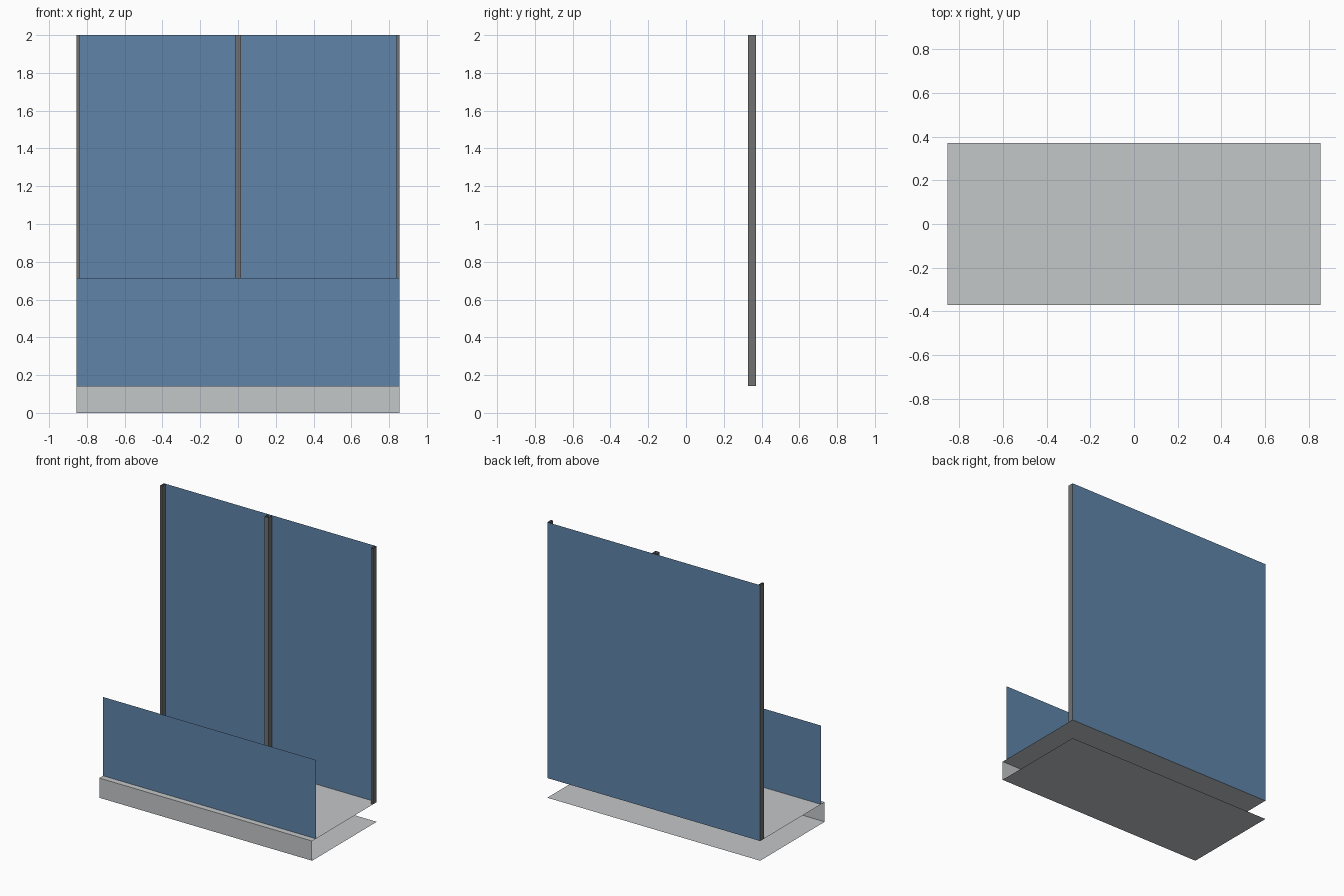
import bpy
from mathutils import Vector

cube = bpy.data.objects.get("Cube")
if cube:
    bpy.data.objects.remove(cube, do_unlink=True)

HALF_W, HALF_D = 0.855, 0.37       # footprint
SHELF_Z, GUARD_Z, TOP_Z = 0.143, 0.715, 2.0
POST_Y = 0.327                     # front of the posts
POST_W = 0.015


def material(name, rgb):
    mat = bpy.data.materials.new(name)
    mat.use_nodes = True
    colour = (*rgb, 1.0)
    mat.diffuse_color = colour
    mat.node_tree.nodes["Principled BSDF"].inputs["Base Color"].default_value = colour
    return mat


blue = material("blue panel", (0.117, 0.235, 0.402))
pale = material("pale grey", (0.55, 0.57, 0.58))
dark = material("dark grey", (0.165, 0.165, 0.17))


def build(name, mat, quads):
    """Make one object from sheets, each given as corner, edge, edge."""
    verts, faces = [], []
    for corner, u, v in quads:
        c, u, v = Vector(corner), Vector(u), Vector(v)
        n = len(verts)
        verts += [c, c + u, c + u + v, c + v]
        faces.append(range(n, n + 4))
    mesh = bpy.data.meshes.new(name)
    mesh.from_pydata(verts, [], [tuple(f) for f in faces])
    mesh.materials.append(mat)
    obj = bpy.data.objects.new(name, mesh)
    bpy.context.collection.objects.link(obj)
    return obj


across = (2 * HALF_W, 0, 0)
deep = (0, 2 * HALF_D, 0)

# Base: floor sheet, shelf sheet and front plinth, open at sides and back
build("base_floor", pale, [((-HALF_W, -HALF_D, 0), across, deep)])
build("base_shelf", pale, [((-HALF_W, -HALF_D, SHELF_Z), across, deep)])
build("front_plinth", pale, [((-HALF_W, -HALF_D, 0), across, (0, 0, SHELF_Z))])

# Upright panels
build("front_guard", blue,
      [((-HALF_W, -POST_Y, SHELF_Z), across, (0, 0, GUARD_Z - SHELF_Z))])
build("back_panel", blue,
      [((HALF_W, HALF_D, SHELF_Z), (-2 * HALF_W, 0, 0), (0, 0, TOP_Z - SHELF_Z))])


# Posts: open-topped channels fixed to the back panel
def post(name, x0, x1):
    up = (0, 0, TOP_Z - SHELF_Z)
    depth = HALF_D - POST_Y
    build(name, dark, [
        ((x0, POST_Y, SHELF_Z), (x1 - x0, 0, 0), up),
        ((x1, POST_Y, SHELF_Z), (0, depth, 0), up),
        ((x0, HALF_D, SHELF_Z), (0, -depth, 0), up),
    ])


post("right_post", -HALF_W, -HALF_W + POST_W)
post("centre_post", -POST_W, POST_W)
post("left_post", HALF_W - POST_W, HALF_W)
